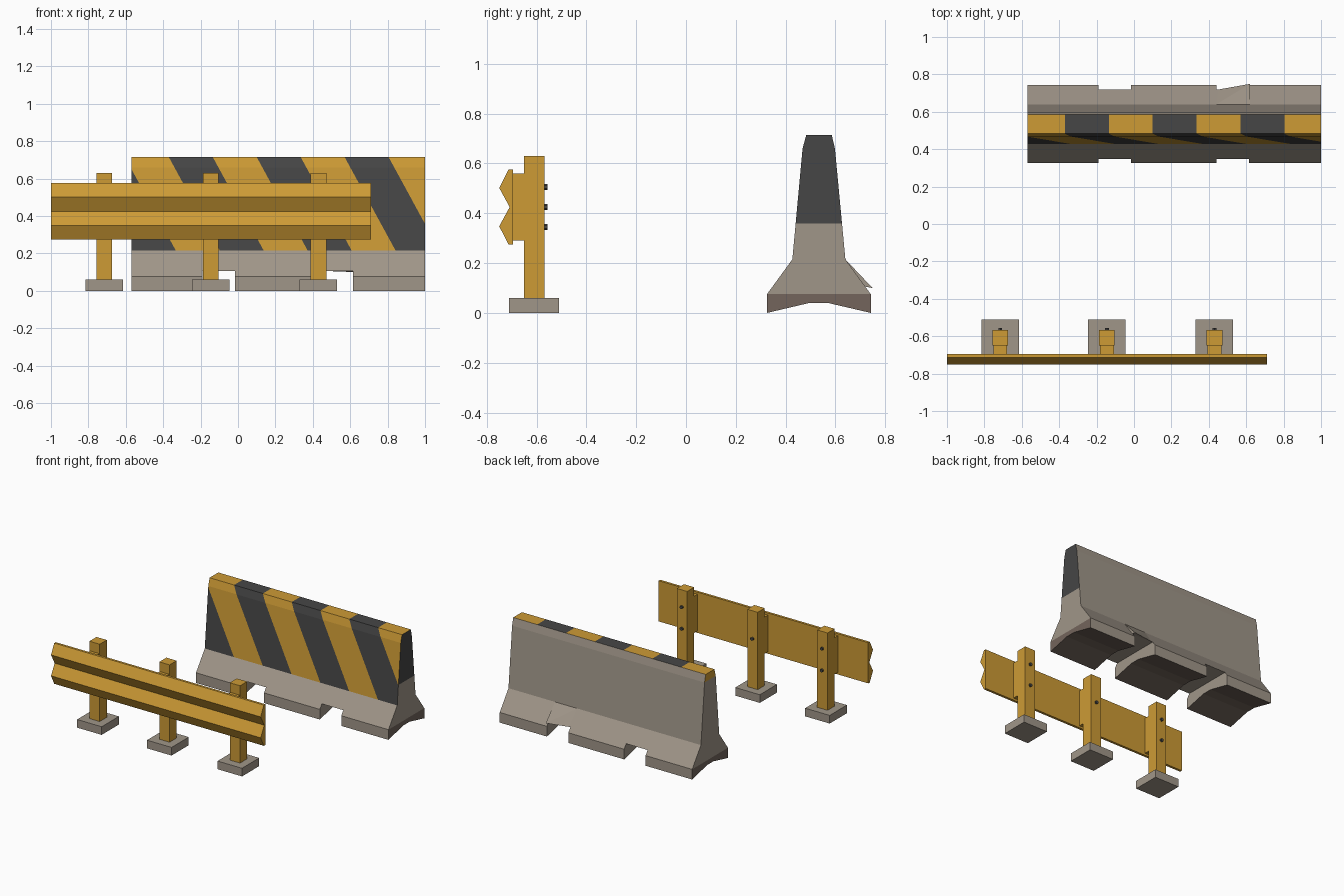
import bpy, bmesh, math
from mathutils import Vector

if "Cube" in bpy.data.objects:
    bpy.data.objects.remove(bpy.data.objects["Cube"])


def srgb(r, g, b):
    return [((c / 255 + 0.055) / 1.055) ** 2.4 for c in (r, g, b)] + [1.0]


def material(name, rgb):
    m = bpy.data.materials.new(name)
    m.diffuse_color = srgb(*rgb)
    m.use_nodes = True
    m.node_tree.nodes["Principled BSDF"].inputs["Base Color"].default_value = m.diffuse_color
    return m


concrete = material("concrete_grey", (160, 150, 137))
yellow = material("safety_yellow", (205, 155, 53))
dark = material("charcoal", (70, 70, 70))
brown = material("dirty_concrete", (115, 101, 92))


def finish(bm, name, mats):
    bmesh.ops.recalc_face_normals(bm, faces=bm.faces[:])
    me = bpy.data.meshes.new(name)
    bm.to_mesh(me)
    bm.free()
    for m in mats:
        me.materials.append(m)
    ob = bpy.data.objects.new(name, me)
    bpy.context.collection.objects.link(ob)
    return ob


def extruded(profile, x0, x1):
    """Closed (y, z) profile swept along x."""
    bm = bmesh.new()
    face = bm.faces.new([bm.verts.new((x0, y, z)) for y, z in profile])
    res = bmesh.ops.extrude_face_region(bm, geom=[face], use_keep_orig=True)
    moved = [v for v in res["geom"] if isinstance(v, bmesh.types.BMVert)]
    bmesh.ops.translate(bm, vec=(x1 - x0, 0, 0), verts=moved)
    bmesh.ops.recalc_face_normals(bm, faces=bm.faces[:])
    return bm


def box(name, xs, ys, zs, mat):
    (y0, y1), (z0, z1) = ys, zs
    bm = extruded([(y0, z0), (y1, z0), (y1, z1), (y0, z1)], *xs)
    return finish(bm, name, [mat])


def cut(bm, test, co, no):
    """Split only the faces passing the test along a plane."""
    bm.normal_update()
    faces = [f for f in bm.faces if test(f)]
    edges = {e for f in faces for e in f.edges}
    verts = {v for f in faces for v in f.verts}
    bmesh.ops.bisect_plane(bm, geom=faces + list(edges) + list(verts),
                           plane_co=co, plane_no=no, dist=1e-5)


# ---- Concrete barrier ----
X0, X1, TOP = -0.57, 1.0, 0.715
SLANT, PITCH, START = 0.545, 0.235, -0.605
bm = extruded([(0.325, 0), (0.325, 0.075), (0.427, 0.215), (0.468, 0.66),
               (0.483, TOP), (0.585, TOP), (0.598, 0.66), (0.64, 0.215),
               (0.742, 0.075), (0.742, 0), (0.57, 0.04), (0.495, 0.04)], X0, X1)


def is_striped(f):
    c = f.calc_center_median()
    return (abs(f.normal.x) < 0.5 and c.z > 0.216
            and (f.normal.y < -0.5 or f.normal.z > 0.9))


def is_end(f):
    return abs(f.normal.x) > 0.9


# Diagonal stripe edges on the front and top, and colour breaks on the ends
for k in range(-1, 8):
    cut(bm, is_striped, (START + k * PITCH, 0, TOP), (1, 0, SLANT))
cut(bm, is_end, (0, 0, 0.075), (0, 0, 1))
cut(bm, lambda f: f.normal.x > 0.9, (0, 0, 0.36), (0, 0, 1))
cut(bm, lambda f: f.normal.x < -0.9, (0, 0, 0.66), (0, 0, 1))
bm.normal_update()
for f in bm.faces:
    c = f.calc_center_median()
    if is_striped(f):
        band = math.floor((c.x + SLANT * (c.z - TOP) - START) / PITCH)
        f.material_index = 1 if band % 2 == 0 else 2
    elif f.normal.x > 0.9 and c.z > 0.36:
        f.material_index = 2
    elif f.normal.x < -0.9 and c.z > 0.66:
        f.material_index = 1
    elif c.z < 0.075 and (is_end(f) or f.normal.z < -0.5):
        f.material_index = 3
barrier = finish(bm, "barrier", [concrete, yellow, dark, brown])

# Drainage notches through the foot
NOTCH_Z = 0.107
for i, (a, b) in enumerate([(-0.19, -0.015), (0.44, 0.615)]):
    cutter = box(f"notch_cutter_{i}", (a, b), (0.2, 0.9), (-0.1, NOTCH_Z), concrete)
    cutter.hide_render = True
    cutter.hide_set(True)
    mod = barrier.modifiers.new("notch", 'BOOLEAN')
    mod.operation = 'DIFFERENCE'
    mod.solver = 'EXACT'
    mod.object = cutter

# Bent flap over the second notch at the back
bm = bmesh.new()
a, b, c, d, e = [bm.verts.new(p) for p in (
    (0.44, 0.64, 0.215), (0.62, 0.64, 0.215), (0.62, 0.749, 0.1),
    (0.44, 0.717, NOTCH_Z), (0.62, 0.712, NOTCH_Z))]
for vs in ((a, b, c), (a, c, d), (b, e, c), (d, c, e), (a, d, e), (a, e, b)):
    bm.faces.new(vs)
finish(bm, "bent_flap", [concrete])

# ---- Guard rail: two ridges in front, flat at the back ----
bm = extruded([(-0.695, 0.275), (-0.713, 0.275), (-0.75, 0.348), (-0.708, 0.425),
               (-0.75, 0.502), (-0.713, 0.575), (-0.695, 0.575)], -1.0, 0.71)
finish(bm, "guard_rail", [yellow])


def bolt(name, x, z):
    bm = bmesh.new()
    bmesh.ops.create_cone(bm, cap_ends=True, segments=6, radius1=0.012,
                          radius2=0.012, depth=0.02)
    ob = finish(bm, name, [dark])
    ob.rotation_euler.x = math.pi / 2
    ob.location = (x, -0.566, z)


# Posts with spacer blocks, footing pads and rear bolts
for i, (x, bolts) in enumerate([(-0.715, (0.345, 0.505)), (-0.145, (0.425,)),
                                (0.43, (0.345, 0.505))]):
    box(f"post_{i}", (x - 0.042, x + 0.042), (-0.65, -0.568), (0.06, 0.63), yellow)
    box(f"spacer_{i}", (x - 0.037, x + 0.037), (-0.697, -0.65), (0.29, 0.56), yellow)
    box(f"footing_{i}", (x - 0.1, x + 0.1), (-0.71, -0.51), (0, 0.06), concrete)
    for j, z in enumerate(bolts):
        bolt(f"bolt_{i}_{j}", x, z)
